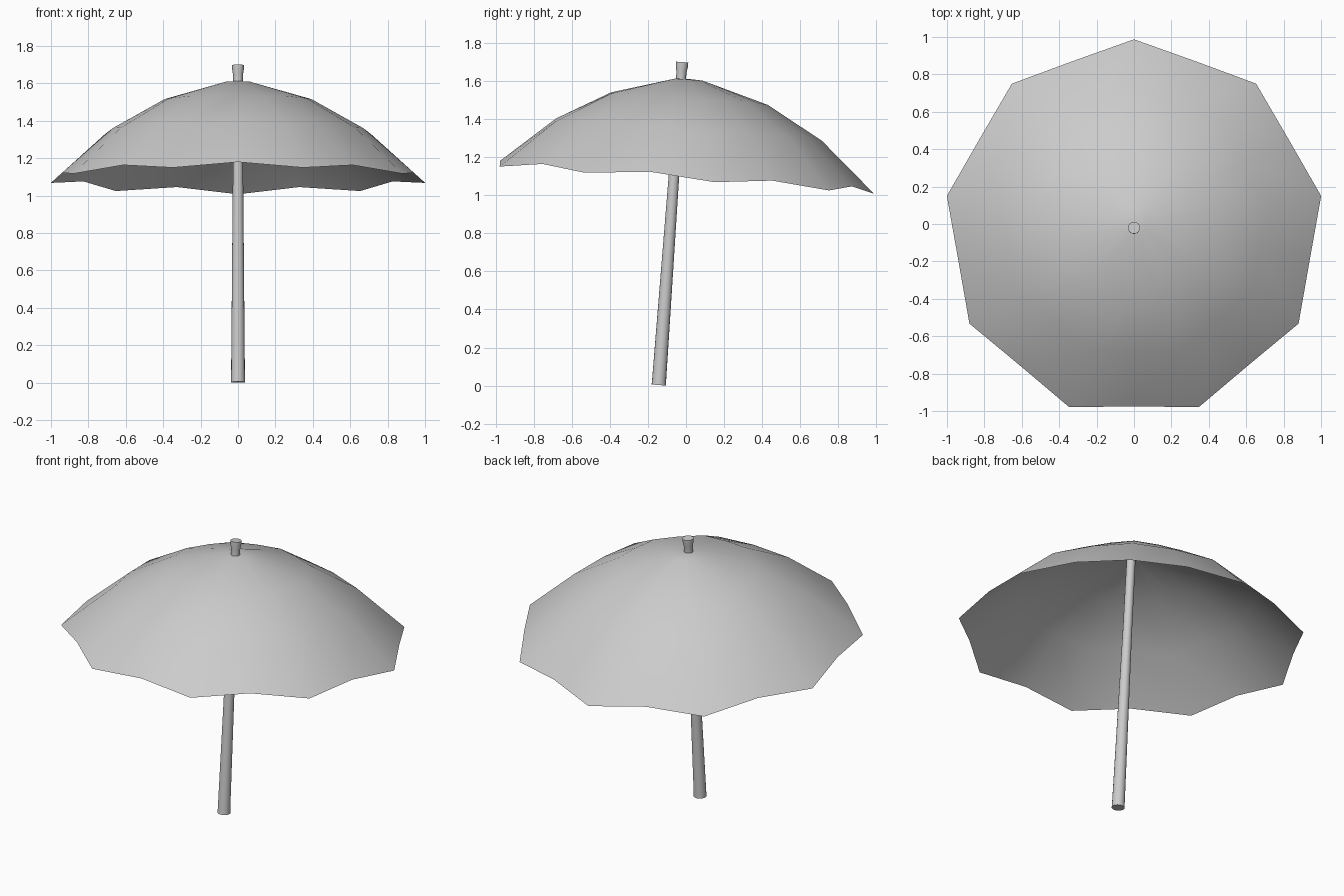
import bpy, math

cube = bpy.data.objects.get("Cube")
if cube:
    bpy.data.objects.remove(cube, do_unlink=True)

TILT = -math.radians(4.15)
RIBS = 9

grey = bpy.data.materials.new("light grey")
colour = (0.6, 0.6, 0.6, 1)
grey.use_nodes = True
grey.diffuse_color = colour
grey.node_tree.nodes["Principled BSDF"].inputs["Base Color"].default_value = colour


def lathe(name, rings, location, sharp):
    """Close a stack of equal rings with a fan at both ends that are single points."""
    verts, faces, starts = [], [], []
    for ring in rings:
        starts.append((len(verts), len(ring)))
        verts += ring
    for (a, na), (b, nb) in zip(starts, starts[1:]):
        n = max(na, nb)
        for i in range(n):
            j = (i + 1) % n
            if na == 1:
                faces.append((a, b + j, b + i))
            elif nb == 1:
                faces.append((a + i, a + j, b))
            else:
                faces.append((a + i, a + j, b + j, b + i))
    mesh = bpy.data.meshes.new(name)
    mesh.from_pydata(verts, [], faces)
    mesh.materials.append(grey)
    obj = bpy.data.objects.new(name, mesh)
    bpy.context.collection.objects.link(obj)
    obj.location = location
    obj.rotation_euler.x = TILT
    bpy.ops.object.select_all(action='DESELECT')
    obj.select_set(True)
    bpy.context.view_layer.objects.active = obj
    bpy.ops.object.shade_smooth_by_angle(angle=math.radians(sharp))
    return obj


def canopy_ring(r, z, lift):
    """Rib points on the circle, with cloth points on the chords between them."""
    ring = []
    for i in range(RIBS * 2):
        a = math.pi / 2 + math.pi * i / RIBS
        between = i % 2
        rr = r * math.cos(math.pi / RIBS) if between else r
        ring.append((rr * math.cos(a), rr * math.sin(a), z + lift * between))
    return ring


def round_ring(r, z, n=16):
    if r == 0:
        return [(0, 0, z)]
    return [(r * math.cos(2 * math.pi * i / n), r * math.sin(2 * math.pi * i / n), z)
            for i in range(n)]


# Canopy: a thin sheet with a scalloped rim
canopy_rows = [(1.016, 0, 0.03), (0.722, 0.258, 0.015),
               (0.425, 0.425, 0.006), (0.075, 0.527, 0)]
lathe("canopy", [canopy_ring(*row) for row in canopy_rows] + [[(0, 0, 0.531)]],
      (0, -0.026, 1.081), 60)

# Pole: tapers upwards, ends in a flared tip above the canopy
pole_profile = [(0, 0), (0.038, 0), (0.037, 0.02), (0.027, 1.18), (0.026, 1.62),
                (0.027, 1.65), (0.032, 1.68), (0.032, 1.7), (0, 1.7)]
lathe("pole", [round_ring(r, z) for r, z in pole_profile], (0, -0.143, 0.003), 40)
